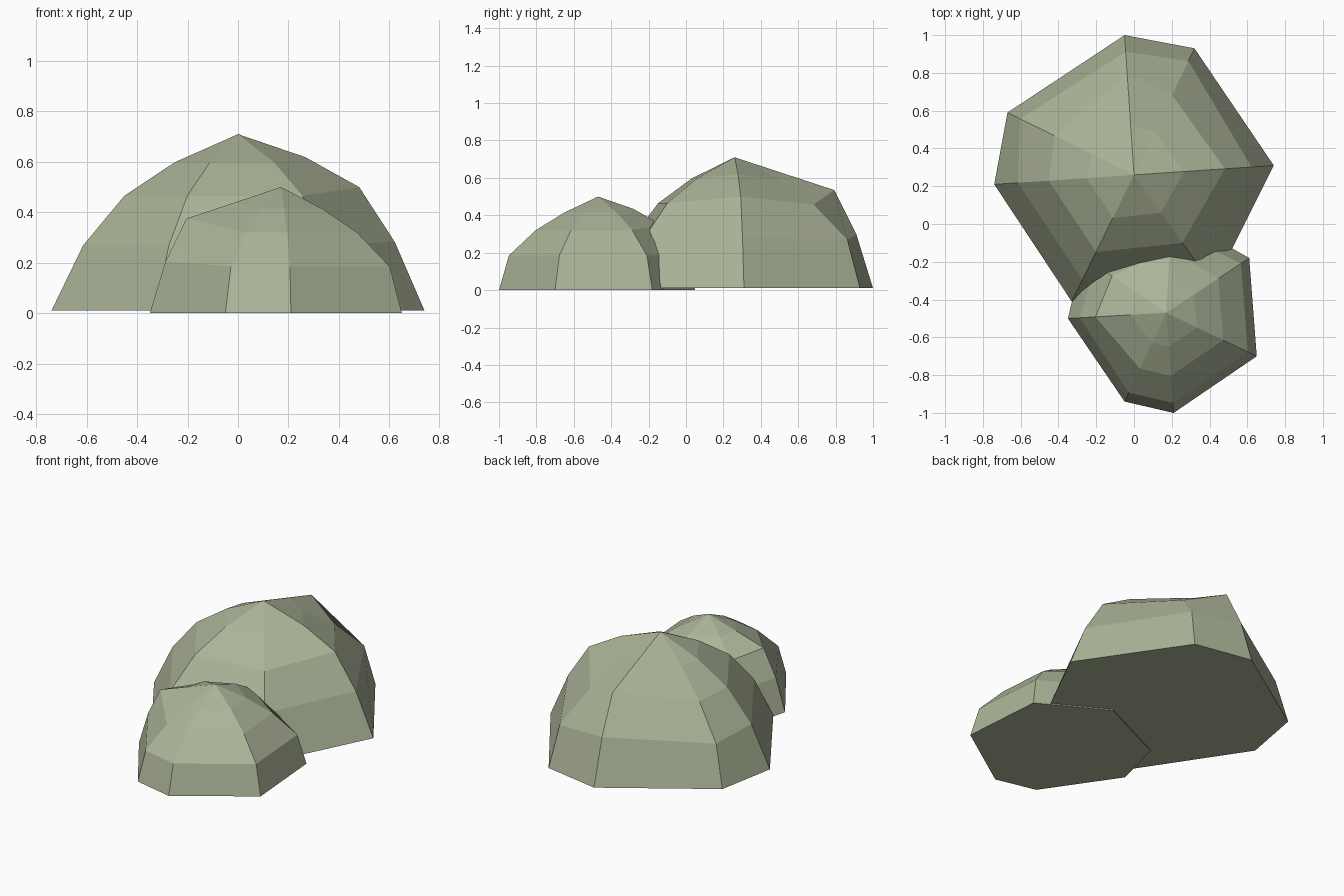
import bpy
import bmesh

default_cube = bpy.data.objects.get("Cube")
if default_cube:
    bpy.data.objects.remove(default_cube, do_unlink=True)

# One flat sage colour for both domes
sage = bpy.data.materials.new("sage_green")
sage.use_nodes = True
sage_colour = (0.41, 0.46, 0.315, 1.0)
sage.diffuse_color = sage_colour
shader = sage.node_tree.nodes["Principled BSDF"]
shader.inputs["Base Color"].default_value = sage_colour
shader.inputs["Roughness"].default_value = 0.9

# Ridge profiles: (share of the base radius, share of the height) per ring
ROUND = [(0.83, 0.37), (0.61, 0.65), (0.34, 0.84)]
FULL = [(0.84, 0.39), (0.65, 0.70), (0.36, 0.87)]
TIGHT = [(0.90, 0.37), (0.63, 0.64), (0.34, 0.83)]
BROAD = [(0.88, 0.41), (0.72, 0.75), (0.36, 0.875)]


def add_dome(name, apex, floor, ridges):
    """Faceted dome whose ridges run from each base corner up to the apex."""
    mesh = bpy.data.meshes.new(name)
    bm = bmesh.new()
    ax, ay, top = apex
    height = top - floor
    peak = bm.verts.new(apex)

    # Ridge points, listed from the base upwards
    lines = []
    for x, y, profile in ridges:
        steps = [(1, 0)] + profile
        lines.append([
            bm.verts.new((ax + (x - ax) * r, ay + (y - ay) * r, floor + height * h))
            for r, h in steps
        ])

    # Panels between neighbouring ridges
    for index, line in enumerate(lines):
        following = lines[(index + 1) % len(lines)]
        for k in range(len(line) - 1):
            bm.faces.new((line[k], following[k], following[k + 1], line[k + 1]))
        bm.faces.new((line[-1], following[-1], peak))

    # Flat underside
    bm.faces.new([line[0] for line in reversed(lines)])
    bmesh.ops.recalc_face_normals(bm, faces=bm.faces[:])
    bm.to_mesh(mesh)
    bm.free()
    mesh.materials.append(sage)
    dome = bpy.data.objects.new(name, mesh)
    bpy.context.collection.objects.link(dome)
    return dome


# Large dome at the back, corners listed anticlockwise from the left side
add_dome("large_dome", (0, 0.26, 0.71), 0.01, [
    (0.74, 0.31, FULL),
    (0.32, 0.93, TIGHT),
    (-0.05, 1.0, BROAD),
    (-0.67, 0.59, TIGHT),
    (-0.74, 0.21, ROUND),
    (-0.33, -0.41, ROUND),
    (0.42, -0.33, ROUND),
])

# Small dome at the front, overlapping the large one
add_dome("small_dome", (0.17, -0.47, 0.5), 0, [
    (0.65, -0.7, TIGHT),
    (0.61, -0.18, TIGHT),
    (0.2, 0.05, FULL),
    (-0.27, -0.17, FULL),
    (-0.35, -0.5, BROAD),
    (-0.05, -0.94, TIGHT),
    (0.21, -1.0, TIGHT),
])
